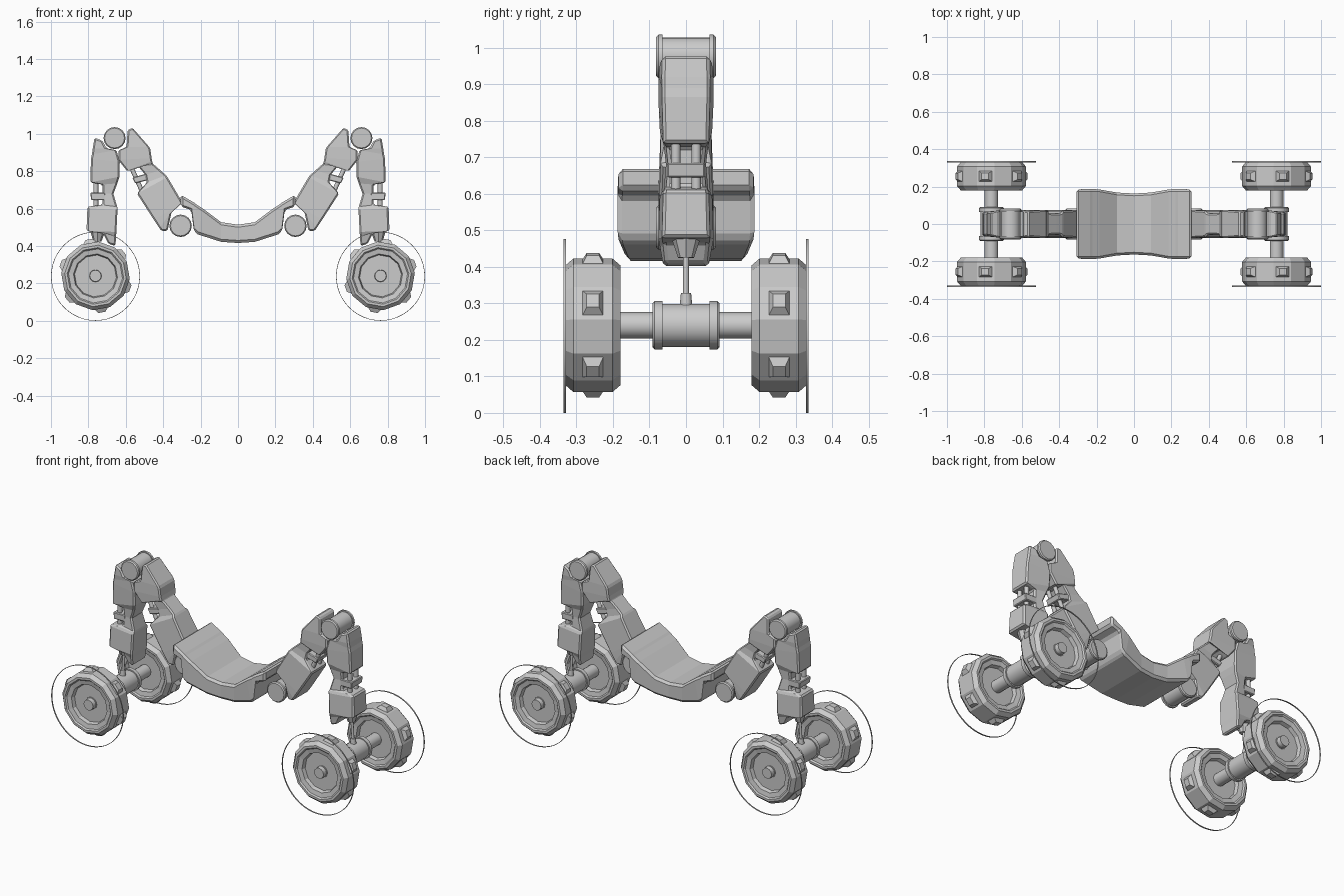
import bpy, bmesh, math
from mathutils import Vector, Matrix

if "Cube" in bpy.data.objects:
    bpy.data.objects.remove(bpy.data.objects["Cube"])

grey = bpy.data.materials.new("grey")
grey.diffuse_color = (0.6, 0.6, 0.6, 1)
grey.use_nodes = True
grey.node_tree.nodes["Principled BSDF"].inputs["Base Color"].default_value = grey.diffuse_color


def finish(name, bm, bevel=0, smooth=False):
    bmesh.ops.recalc_face_normals(bm, faces=bm.faces)
    me = bpy.data.meshes.new(name)
    bm.to_mesh(me)
    bm.free()
    me.materials.append(grey)
    ob = bpy.data.objects.new(name, me)
    bpy.context.collection.objects.link(ob)
    if bevel:
        m = ob.modifiers.new("bevel", 'BEVEL')
        m.width, m.segments, m.limit_method = bevel, 1, 'ANGLE'
        m.angle_limit = math.radians(40)
    if smooth:
        bpy.ops.object.select_all(action='DESELECT')
        ob.select_set(True)
        bpy.context.view_layer.objects.active = ob
        bpy.ops.object.shade_smooth_by_angle(angle=math.radians(35))
    return ob


def loft(name, stations, s=1, taper=1.0, bevel=0.008):
    """Box sections: (x, z) of one edge, (x, z) of the other edge, half width."""
    bm = bmesh.new()
    rings = [[bm.verts.new((s * x, y, z)) for x, y, z in
              ((ax, -w * taper, az), (ax, w * taper, az), (bx, w, bz), (bx, -w, bz))]
             for ax, az, bx, bz, w in stations]
    for a, b in zip(rings, rings[1:]):
        for i in range(4):
            j = (i + 1) % 4
            bm.faces.new((a[i], a[j], b[j], b[i]))
    bm.faces.new(rings[0])
    bm.faces.new(rings[-1])
    return finish(name, bm, bevel)


def lathe(name, profile, x, z, sides, start=0.0, smooth=False, closed=False):
    """Spin (y, radius) points about the y axis through (x, z)."""
    bm = bmesh.new()
    rings = []
    for k in range(sides):
        a = start + 2 * math.pi * k / sides
        rings.append([bm.verts.new((x + r * math.cos(a), y, z + r * math.sin(a)))
                      for y, r in profile])
    n = len(profile)
    for k in range(sides):
        a, b = rings[k], rings[(k + 1) % sides]
        for i in range(n if closed else n - 1):
            j = (i + 1) % n
            bm.faces.new((a[i], b[i], b[j], a[j]))
    if not closed:
        bm.faces.new([r[0] for r in rings])
        bm.faces.new([r[-1] for r in rings])
    return finish(name, bm, smooth=smooth)


def rod(name, p, q, r1, r2=None, sides=12):
    """Round rod or cone between two points."""
    p, q = Vector(p), Vector(q)
    bm = bmesh.new()
    rot = (q - p).to_track_quat('Z', 'Y').to_matrix().to_4x4()
    bmesh.ops.create_cone(bm, cap_ends=True, segments=sides, radius1=r1,
                          radius2=r1 if r2 is None else r2, depth=(q - p).length,
                          matrix=Matrix.Translation((p + q) / 2) @ rot)
    return finish(name, bm, smooth=True)


def spool(name, x, z, w, r, lip):
    """Joint barrel with a raised flange at each end."""
    e = 0.006
    prof = [(-w, r - e), (-w + e, r), (-w + lip, r), (-w + lip, r - 0.007)]
    return lathe(name, prof + [(-y, q) for y, q in reversed(prof)], x, z, 16, smooth=True)


def knobs(name, x, z, y, angles):
    """Tapered tread blocks around a wheel."""
    bm = bmesh.new()
    for a in angles:
        radial = Vector((math.cos(a), 0, math.sin(a)))
        side = Vector((-math.sin(a), 0, math.cos(a)))
        rings = []
        for r, hy, ht in ((0.165, 0.029, 0.037), (0.178, 0.028, 0.035), (0.198, 0.017, 0.019)):
            c = Vector((x, y, z)) + radial * r
            rings.append([bm.verts.new(c + Vector((0, i * hy, 0)) + side * j * ht)
                          for i, j in ((-1, -1), (1, -1), (1, 1), (-1, 1))])
        for p, q in zip(rings, rings[1:]):
            for i in range(4):
                j = (i + 1) % 4
                bm.faces.new((p[i], p[j], q[j], q[i]))
        bm.faces.new(rings[0])
        bm.faces.new(rings[-1])
    return finish(name, bm)


# Curved central body
half = [(-.307, .612, -.307, .674, .185), (-.25, .592, -.235, .632, .187),
        (-.236, .48, -.222, .622, .187), (-.215, .462, -.185, .598, .185),
        (-.09, .422, -.09, .527, .168)]
body = half + [(0, .416, 0, .514, .163)] + [(-a, b, -c, d, w) for a, b, c, d, w in reversed(half)]
loft("body", body, bevel=0.012)

# Inner arm, from body joint to the top joint
ARM = [(-.59, 1.02, -.564, 1.032, .068), (-.596, .93, -.475, .93, .075),
       (-.64, .91, -.468, .915, .075), (-.64, .86, -.462, .87, .075),
       (-.59, .797, -.457, .845, .072), (-.537, .83, -.455, .84, .058),
       (-.495, .78, -.415, .805, .055), (-.487, .74, -.385, .778, .058),
       (-.54, .68, -.377, .768, .07), (-.45, .54, -.297, .632, .075),
       (-.42, .495, -.356, .578, .075), (-.41, .481, -.377, .481, .07)]
# Outer leg, from the top joint down to the axle rod
LEG = [(-.767, .979, -.725, .963, .074), (-.777, .92, -.703, .922, .076),
       (-.781, .89, -.65, .912, .076), (-.786, .866, -.632, .85, .076),
       (-.79, .74, -.634, .77, .072), (-.725, .728, -.645, .735, .062),
       (-.725, .68, -.666, .679, .056), (-.725, .62, -.646, .61, .062),
       (-.805, .61, -.644, .6, .072), (-.81, .481, -.65, .475, .076),
       (-.72, .466, -.652, .45, .072), (-.693, .412, -.655, .4, .064)]
WX, WZ = 0.762, 0.240

for s, side in ((-1, "left"), (1, "right")):
    loft(side + "_arm", ARM, -s)
    loft(side + "_leg", LEG, -s, taper=0.86)
    spool(side + "_top_joint", s * .66, .977, .082, .059, .018)
    spool(side + "_body_joint", s * .307, .508, .082, .06, .018)

    # Pistons and their cross brackets
    for y in (-.028, .028):
        rod(side + "_leg_piston", (s * .76, y, .60), (s * .76, y, .75), .013)
        rod(side + "_arm_piston", (s * .575, y, .83), (s * .512, y, .69), .012)
    loft(side + "_leg_bracket", [(-.79, .685, -.71, .685, .052), (-.785, .645, -.71, .645, .052)],
         -s, bevel=.004)
    loft(side + "_arm_bracket", [(-.565, .765, -.48, .79, .05), (-.55, .735, -.47, .755, .05)],
         -s, bevel=.004)

    # Suspension rod between leg and axle
    rod(side + "_rod", (s * WX, 0, .29), (s * .752, 0, .45), .008)
    rod(side + "_rod_foot", (s * WX, 0, .295), (s * WX, 0, .328), .017, .014)
    rod(side + "_rod_socket", (s * .752, 0, .425), (s * .75, 0, .485), .022, .042, 8)

    # Axle and its housing
    rod(side + "_axle", (s * WX, -.30, WZ), (s * WX, .30, WZ), .036, sides=16)
    spool(side + "_axle_housing", s * WX, WZ, .092, .066, .028)

    for f, end in ((-1, "front"), (1, "back")):
        name = end + "_" + side
        start = math.radians(5 if s > 0 else 175)
        # Faceted tyre with dished sides
        outer = [(.295, 0.001), (.295, .112), (.317, .118), (.322, .145), (.330, .152),
                 (.330, .165), (.308, .184)]
        prof = [(f * y, r) for y, r in outer]
        prof += [(f * (.51 - y), r) for y, r in reversed(outer)]
        lathe(name + "_wheel", prof, s * WX, WZ, 12, start)
        turn = [math.radians(20 + 60 * k) for k in range(6)]
        knobs(name + "_tread", s * WX, WZ, f * .255,
              [a if s > 0 else math.pi - a for a in turn])
        rod(name + "_hub_cap", (s * WX, f * .285, WZ), (s * WX, f * .325, WZ), .034, .031)
        # Thin hoop around the wheel
        lathe(name + "_hoop", [(f * .329, .235), (f * .336, .235), (f * .336, .238),
                               (f * .329, .238)], s * WX, .238, 48, smooth=True, closed=True)
